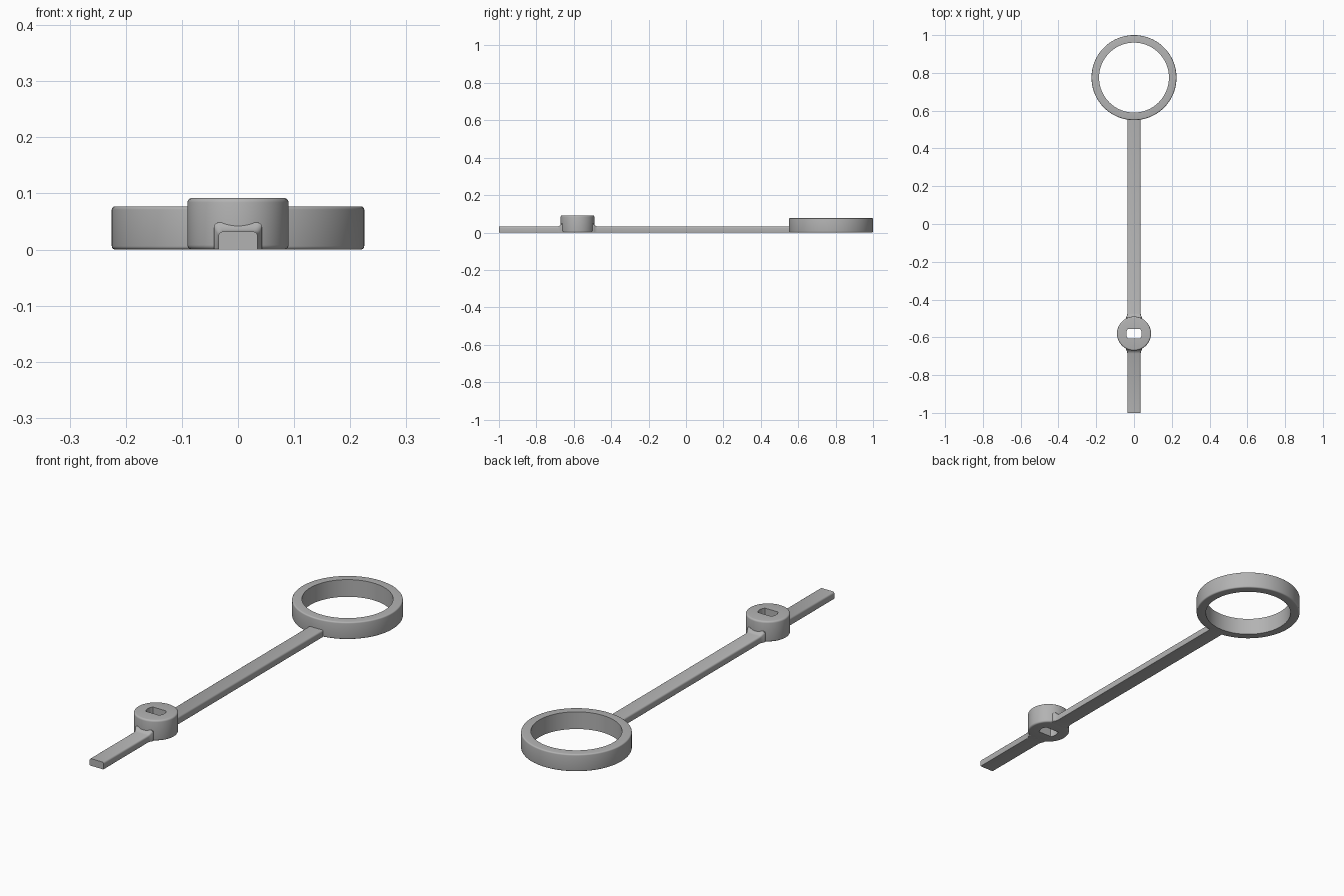
import bpy
import bmesh
from math import cos, sin, pi, radians

cube = bpy.data.objects.get("Cube")
if cube:
    bpy.data.objects.remove(cube)

GREY = (0.45, 0.45, 0.45, 1)
metal = bpy.data.materials.new("plain grey")
metal.use_nodes = True
metal.diffuse_color = GREY
metal.node_tree.nodes["Principled BSDF"].inputs["Base Color"].default_value = GREY

SEGMENTS = 96
HUB_Y, HUB_R, HUB_H = -0.58, 0.09, 0.092
RING_Y, RING_R, RING_H = 0.775, 0.225, 0.077


def loft(name, loops, closed):
    """Skin a series of equal-length point loops; cap the ends unless closed."""
    bm = bmesh.new()
    rows = [[bm.verts.new(p) for p in loop] for loop in loops]
    pairs = list(zip(rows, rows[1:]))
    if closed:
        pairs.append((rows[-1], rows[0]))
    else:
        bm.faces.new(rows[0])
        bm.faces.new(rows[-1])
    for a, b in pairs:
        for i in range(len(a)):
            j = (i + 1) % len(a)
            bm.faces.new((a[i], a[j], b[j], b[i]))
    bmesh.ops.recalc_face_normals(bm, faces=bm.faces)
    mesh = bpy.data.meshes.new(name)
    bm.to_mesh(mesh)
    bm.free()
    mesh.materials.append(metal)
    obj = bpy.data.objects.new(name, mesh)
    bpy.context.collection.objects.link(obj)
    bpy.ops.object.select_all(action="DESELECT")
    obj.select_set(True)
    bpy.context.view_layer.objects.active = obj
    bpy.ops.object.shade_smooth_by_angle(angle=radians(35))


def circle(r, y, z, flat=1):
    """Horizontal circle, optionally cut by two flats at +-flat in y."""
    steps = [2 * pi * i / SEGMENTS for i in range(SEGMENTS)]
    return [(r * cos(a), y + max(-flat, min(flat, r * sin(a))), z) for a in steps]


def collar(name, y, outer, height, inner, round_r, flat=1):
    """Upright tube with rounded outer rims and a plain or two-flat bore."""
    arc = [i * pi / 8 for i in range(5)]
    rim = [(outer - round_r * (1 - sin(a)), round_r * (1 - cos(a))) for a in arc]
    profile = rim + [(r, height - z) for r, z in reversed(rim)]
    loops = [circle(r, y, z) for r, z in profile]
    loops += [circle(inner, y, height, flat), circle(inner, y, 0, flat)]
    loft(name, loops, closed=True)


def bar_section(y, half, height):
    """Rectangle across the bar with rounded top and slightly eased bottom."""
    points = []
    for cx, cz, start, r in ((1, 1, 0, 0.008), (-1, 1, 1, 0.008),
                             (-1, 0, 2, 0.003), (1, 0, 3, 0.003)):
        for i in range(5):
            a = (start + i / 4) * pi / 2
            z = height - r if cz else r
            points.append((cx * (half - r) + r * cos(a), y, z + r * sin(a)))
    return points


def bar(name, side, end_y):
    """Flat bar that flares where it meets the hub; side is -1 front, 1 back."""
    flare = [(0.07, 0.043, 0.048), (0.085, 0.043, 0.048), (0.09, 0.040, 0.042),
             (0.096, 0.037, 0.036), (0.106, 0.035, 0.032)]
    loops = [bar_section(HUB_Y + side * d, w, h) for d, w, h in flare]
    loops.append(bar_section(end_y, 0.035, 0.032))
    loft(name, loops, closed=False)


# Finger ring, hub with a two-flat bore, and the arms either side of the hub
collar("end_ring", RING_Y, RING_R, RING_H, 0.185, 0.006)
collar("hub", HUB_Y, HUB_R, HUB_H, 0.041, 0.008, flat=0.025)
bar("front_arm", -1, -1.0)
bar("back_arm", 1, 0.57)
